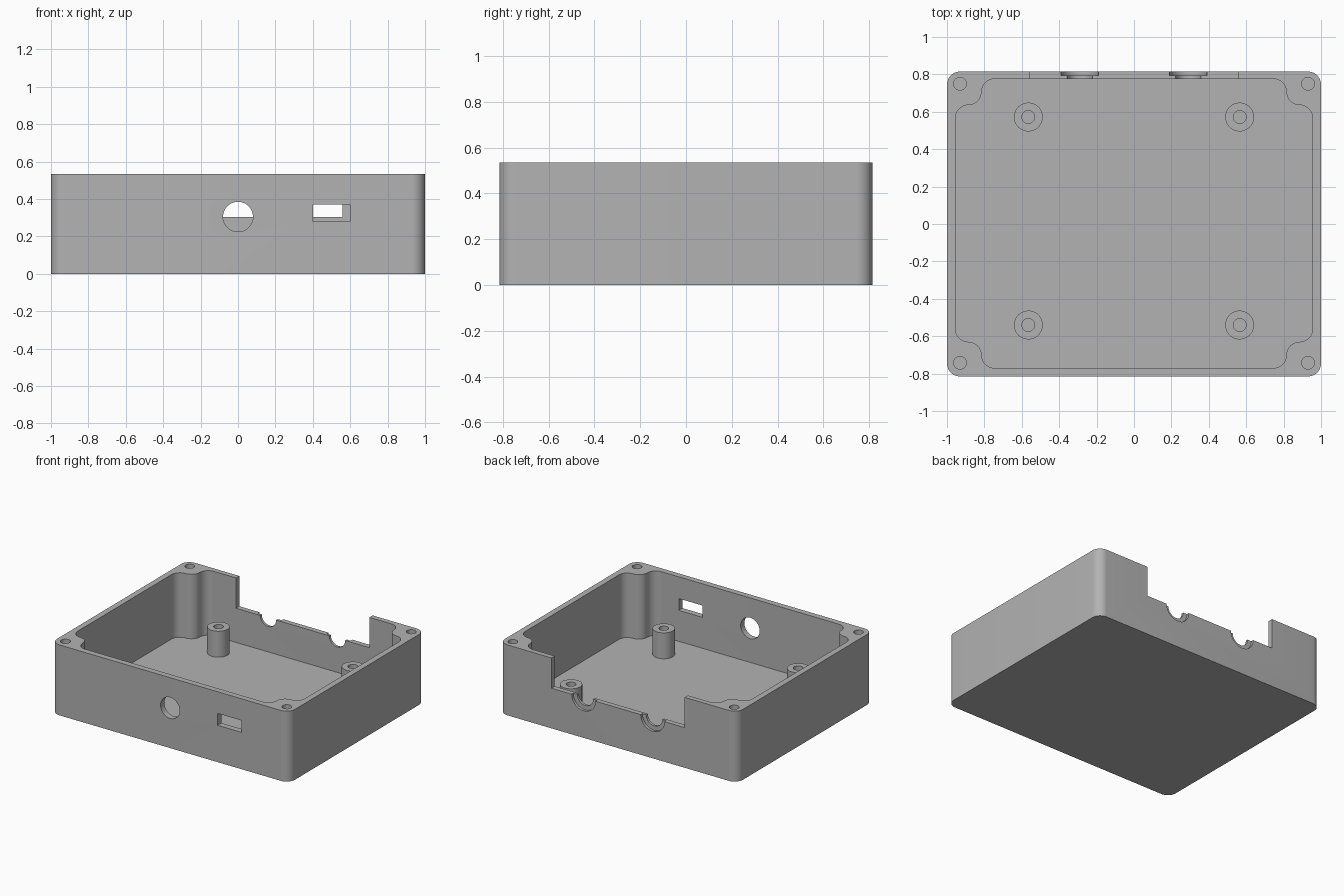
import bpy, bmesh, math
from mathutils import Vector

if "Cube" in bpy.data.objects:
    bpy.data.objects.remove(bpy.data.objects["Cube"])

H, FLOOR = 0.535, 0.045        # box height, floor thickness
SPLIT = 0.305                  # height of the back opening's sill

grey = bpy.data.materials.new("mid grey")
grey.diffuse_color = (0.45, 0.45, 0.45, 1)
grey.use_nodes = True
grey.node_tree.nodes["Principled BSDF"].inputs["Base Color"].default_value = grey.diffuse_color


def arc(cx, cy, r, a0, a1, n=10):
    return [(cx + r * math.cos(math.radians(a0 + (a1 - a0) * i / n)),
             cy + r * math.sin(math.radians(a0 + (a1 - a0) * i / n))) for i in range(n + 1)]


def circle(cx, cy, r, n=40):
    return arc(cx, cy, r, 0, 360, n)[:-1]


def rect(x0, x1, y0, y1):
    return [(x0, y0), (x1, y0), (x1, y1), (x0, y1)]


def four_way(quadrant, dy=0):
    """Mirror an outline of the +x +y quadrant into a closed loop."""
    pts = []
    for sx, sy in ((1, 1), (-1, 1), (-1, -1), (1, -1)):
        q = quadrant if sx * sy > 0 else quadrant[::-1]
        pts += [(x * sx, y * sy + dy) for x, y in q]
    return pts


def prism(name, pts, lo, hi, axis="z"):
    """Extrude an outline along z, or an x-z outline along y."""
    place = (lambda p, d: Vector((p[0], p[1], d))) if axis == "z" else (lambda p, d: Vector((p[0], d, p[1])))
    bm = bmesh.new()
    a = [bm.verts.new(place(p, lo)) for p in pts]
    b = [bm.verts.new(place(p, hi)) for p in pts]
    bm.faces.new(a)
    bm.faces.new(b[::-1])
    for i in range(len(pts)):
        j = (i + 1) % len(pts)
        bm.faces.new((a[i], b[i], b[j], a[j]))
    bmesh.ops.remove_doubles(bm, verts=bm.verts, dist=1e-5)
    bmesh.ops.recalc_face_normals(bm, faces=bm.faces)
    me = bpy.data.meshes.new(name)
    bm.to_mesh(me)
    bm.free()
    me.materials.append(grey)
    ob = bpy.data.objects.new(name, me)
    bpy.context.collection.objects.link(ob)
    return ob


def activate(ob):
    bpy.ops.object.select_all(action="DESELECT")
    ob.select_set(True)
    bpy.context.view_layer.objects.active = ob


def boolean(ob, other, op="DIFFERENCE"):
    activate(ob)
    m = ob.modifiers.new("cut", "BOOLEAN")
    m.operation, m.solver, m.object = op, "EXACT", other
    bpy.ops.object.modifier_apply(modifier=m.name)
    bpy.data.objects.remove(other)


# Outer shell with rounded vertical corners
R = 0.07
box = prism("enclosure", four_way(arc(1 - R, 0.815 - R, R, 0, 90)), 0, H)

# Cavity that leaves a filleted screw column in each corner
X, Y = 0.955, 0.773
corner = (arc(X - R, Y - 3 * R, R, 0, 90)[:-1] + arc(X - R, Y - R, R, 270, 180)
          + arc(X - 3 * R, Y - R, R, 0, 90)[1:])
boolean(box, prism("cavity", four_way(corner, 0.003), FLOOR, H + 0.1))

# Board standoffs with bores, sunk slightly into the floor
for x in (-0.565, 0.565):
    for y in (-0.54, 0.572):
        post = prism("standoff", circle(x, y, 0.077), FLOOR - 0.01, 0.242)
        boolean(box, post, "UNION")
        boolean(box, prism("bore", circle(x, y, 0.034), FLOOR + 0.002, H))

# Lid screw holes in the corner columns
for x in (-0.93, 0.93):
    for y in (-0.742, 0.75):
        boolean(box, prism("screw_hole", circle(x, y, 0.034), 0.2, H + 0.1))

# Front wall: round port and rectangular slot
boolean(box, prism("round_port", circle(0, SPLIT, 0.08), -0.9, -0.7, "y"))
boolean(box, prism("slot", rect(0.4, 0.6, 0.28, 0.37), -0.9, -0.7, "y"))

# Back wall: wide opening and two stepped half-round cable notches
boolean(box, prism("back_opening", rect(-0.56, 0.56, SPLIT, H + 0.1), 0.7, 0.9, "y"))
for x in (-0.29, 0.29):
    boolean(box, prism("notch_outer", circle(x, SPLIT, 0.1), 0.795, 0.9, "y"))
    boolean(box, prism("notch_inner", circle(x, SPLIT, 0.067), 0.7, 0.9, "y"))

activate(box)
bpy.ops.object.shade_smooth_by_angle(angle=math.radians(30))
